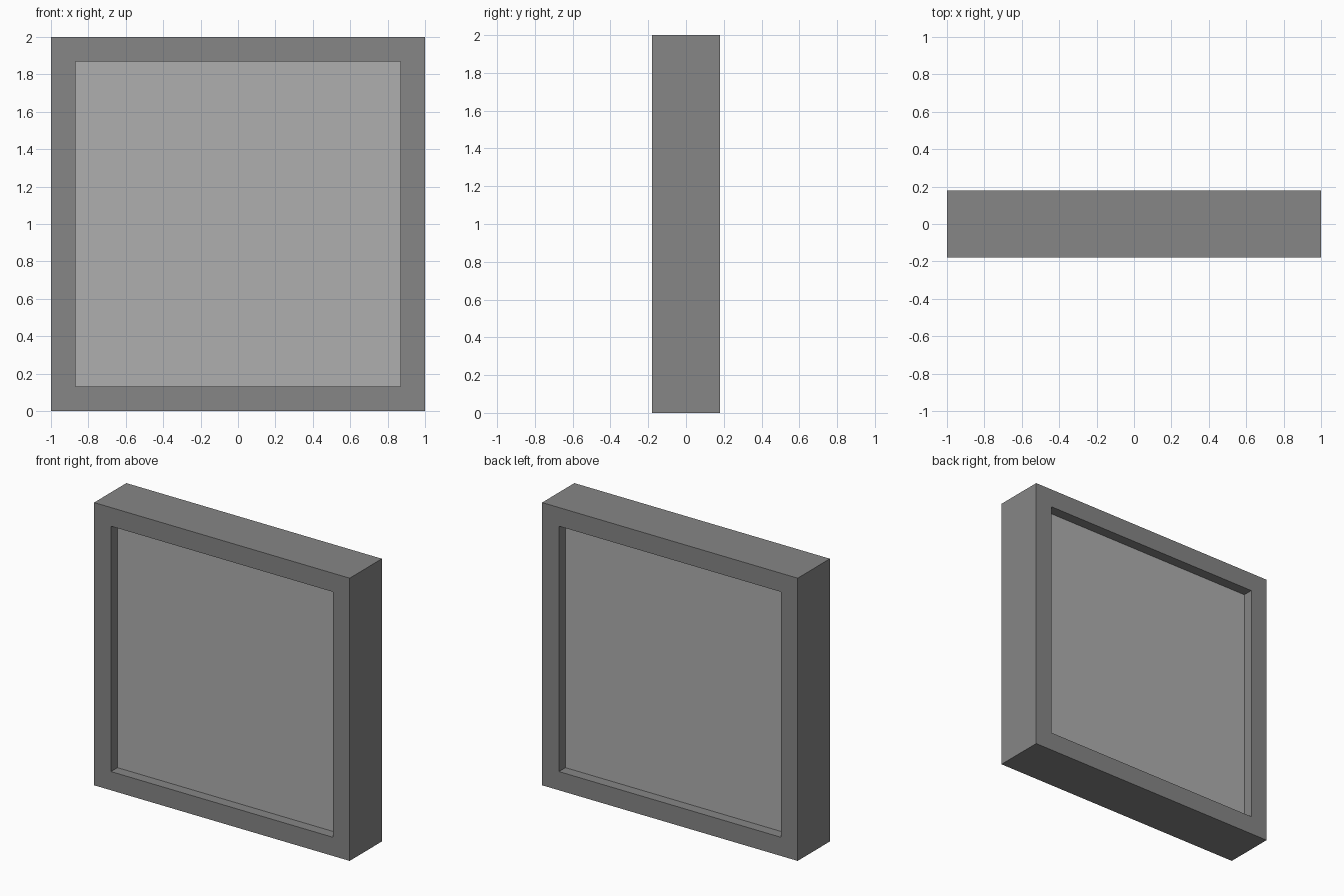
import bpy, bmesh

if "Cube" in bpy.data.objects:
    bpy.data.objects.remove(bpy.data.objects["Cube"])

SIZE, DEPTH = 2.0, 0.36      # outer square and frame depth
BORDER, RECESS = 0.132, 0.073  # frame width and panel set-back


def add_material(obj, name, grey):
    mat = bpy.data.materials.new(name)
    mat.diffuse_color = (grey, grey, grey, 1)
    mat.use_nodes = True
    mat.node_tree.nodes["Principled BSDF"].inputs["Base Color"].default_value = mat.diffuse_color
    obj.data.materials.append(mat)


def mesh_object(name, bm):
    bmesh.ops.recalc_face_normals(bm, faces=bm.faces)
    mesh = bpy.data.meshes.new(name)
    bm.to_mesh(mesh)
    bm.free()
    obj = bpy.data.objects.new(name, mesh)
    bpy.context.collection.objects.link(obj)
    obj.location.z = SIZE / 2
    return obj


def box(width, depth, height):
    bm = bmesh.new()
    bmesh.ops.create_cube(bm, size=1)
    bmesh.ops.scale(bm, vec=(width, depth, height), verts=bm.verts)
    return bm


# Square frame: inset front and back faces, then bridge the opening through
bm = box(SIZE, DEPTH, SIZE)
bm.normal_update()
faces = [f for f in bm.faces if abs(f.normal.y) > 0.9]
bmesh.ops.inset_individual(bm, faces=faces, thickness=BORDER, use_even_offset=True)
rims = [e for f in faces for e in f.edges]
bmesh.ops.delete(bm, geom=faces, context='FACES_ONLY')
bmesh.ops.bridge_loops(bm, edges=rims)
add_material(mesh_object("frame", bm), "frame_grey", 0.24)

# Panel filling the opening, recessed on both sides
opening = SIZE - 2 * BORDER
bm = box(opening, DEPTH - 2 * RECESS, opening)
add_material(mesh_object("panel", bm), "panel_grey", 0.43)
